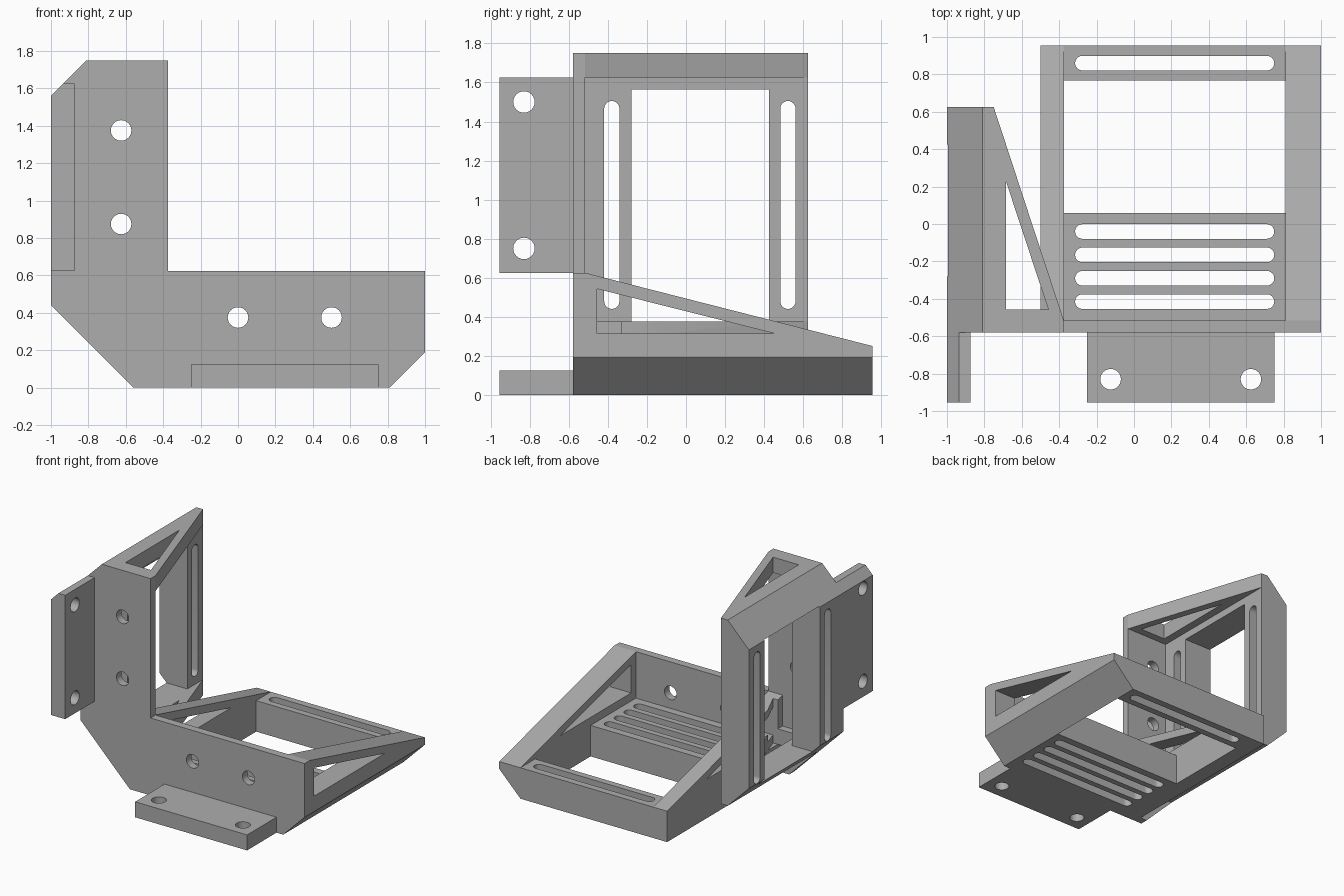
import bpy, bmesh, math
from mathutils import Vector

cube = bpy.data.objects.get("Cube")
if cube:
    bpy.data.objects.remove(cube, do_unlink=True)

GREY = (0.42, 0.42, 0.42, 1)
grey = bpy.data.materials.new("plain grey")
grey.use_nodes = True
grey.diffuse_color = GREY
grey.node_tree.nodes["Principled BSDF"].inputs["Base Color"].default_value = GREY

FRONT, BACK = -0.58, 0.955     # depth limits of the bracket
INNER = -0.517                 # back of the face plate
TAB = -0.955                   # front of the tabs
FAR = 3


def prism(name, points, axis, low, high):
    """Extrude a 2D outline along one axis."""
    place = {"x": lambda a, b, t: (t, a, b),
             "y": lambda a, b, t: (a, t, b),
             "z": lambda a, b, t: (a, b, t)}[axis]
    bm = bmesh.new()
    face = bm.faces.new([bm.verts.new(place(a, b, low)) for a, b in points])
    moved = bmesh.ops.extrude_face_region(bm, geom=[face])["geom"]
    shift = Vector(place(0, 0, high - low))
    bmesh.ops.translate(bm, vec=shift, verts=[v for v in moved if isinstance(v, bmesh.types.BMVert)])
    bmesh.ops.recalc_face_normals(bm, faces=bm.faces)
    mesh = bpy.data.meshes.new(name)
    bm.to_mesh(mesh)
    bm.free()
    mesh.materials.append(grey)
    obj = bpy.data.objects.new(name, mesh)
    bpy.context.collection.objects.link(obj)
    return obj


def rect(a0, a1, b0, b1):
    return [(a0, b0), (a1, b0), (a1, b1), (a0, b1)]


def slot_outline(a0, a1, b, r, swap=False, steps=12):
    """Stadium outline running from a0 to a1; a0 == a1 - 2r gives a circle."""
    pts = []
    for centre, start in ((a1 - r, -math.pi / 2), (a0 + r, math.pi / 2)):
        for i in range(steps + 1):
            t = start + math.pi * i / steps
            p = (centre + r * math.cos(t), b + r * math.sin(t))
            if not pts or math.dist(p, pts[-1]) > 1e-4 and math.dist(p, pts[0]) > 1e-4:
                pts.append(p)
    return [(q, p) for p, q in pts] if swap else pts


def circle(a, b, r=0.055):
    return slot_outline(a - r, a + r, b, r)


def cut(target, points, axis, low=-FAR, high=FAR):
    cutter = prism("cutter", points, axis, low, high)
    cutter.hide_render = True
    mod = target.modifiers.new("cut", "BOOLEAN")
    mod.operation, mod.solver, mod.object = "DIFFERENCE", "EXACT", cutter
    bpy.context.view_layer.objects.active = target
    bpy.ops.object.modifier_apply(modifier=mod.name)
    bpy.data.objects.remove(cutter, do_unlink=True)


# L-shaped face plate with four bolt holes
plate = prism("face_plate", [(-0.56, 0), (0.81, 0), (1, 0.19), (1, 0.625), (-0.375, 0.625),
                             (-0.375, 1.75), (-0.81, 1.75), (-1, 1.56), (-1, 0.44)],
              "y", FRONT, INNER)
for x, z in ((0, 0.375), (0.5, 0.375), (-0.625, 0.875), (-0.625, 1.375)):
    cut(plate, circle(x, z), "y")

# Triangular gusset windows
base_window = [(-0.457, 0.543), (-0.457, 0.315), (0.45, 0.315)]
side_window = [(-0.685, 0.23), (-0.685, -0.457), (-0.458, -0.457)]

# Base tray: sloping side walls, hollow middle, open floor
base = prism("base_tray", [(-0.5, 0), (0.81, 0), (1, 0.19), (1, 0.625), (-0.5, 0.625)],
             "y", INNER, BACK)
cut(base, [(INNER, 0.625), (BACK, 0.25), (FAR, 0.25), (FAR, FAR), (INNER, FAR)], "x")
cut(base, rect(-0.375, 0.81, 0.25, FAR), "y")
cut(base, rect(-0.375, 0.81, 0.06, 0.768), "z")
for y in (-0.415, -0.29, -0.165, -0.04, 0.86):
    cut(base, slot_outline(-0.315, 0.75, y, 0.039), "z")

# Side frame: the same idea standing upright
side = prism("side_frame", [(-0.81, 0.25), (-0.375, 0.25), (-0.375, 1.75),
                            (-0.81, 1.75), (-1, 1.56), (-1, 0.44)],
             "y", INNER, 0.625)
cut(side, [(-0.375, INNER), (-0.75, 0.625), (-0.75, FAR), (FAR, FAR), (FAR, INNER)], "z")
cut(side, rect(-0.75, FAR, 0.375, 1.625), "y")
cut(side, rect(-0.28, 0.425, 0.375, 1.565), "x")
for y in (-0.38, 0.522):
    cut(side, slot_outline(0.44, 1.505, y, 0.039, swap=True), "x")

# Windows run through both frames where they meet
for part in (base, side):
    cut(part, base_window, "x", -0.5, FAR)
    cut(part, side_window, "z", 0.25, FAR)

# Mounting tabs in front of the plate
base_tab = prism("base_tab", rect(-0.25, 0.75, 0, 0.125), "y", TAB, FRONT)
for x in (-0.125, 0.625):
    cut(base_tab, circle(x, -0.83), "z")
side_tab = prism("side_tab", [(-1, 0.625), (-0.875, 0.625), (-0.875, 1.625),
                              (-0.935, 1.625), (-1, 1.56)], "y", TAB, FRONT)
for z in (0.75, 1.5):
    cut(side_tab, circle(-0.83, z), "x")

# Smooth bores and slot ends, crisp edges elsewhere
bpy.ops.object.select_all(action="DESELECT")
for part in (plate, base, side, base_tab, side_tab):
    part.select_set(True)
bpy.context.view_layer.objects.active = plate
bpy.ops.object.shade_smooth_by_angle(angle=math.radians(30))
